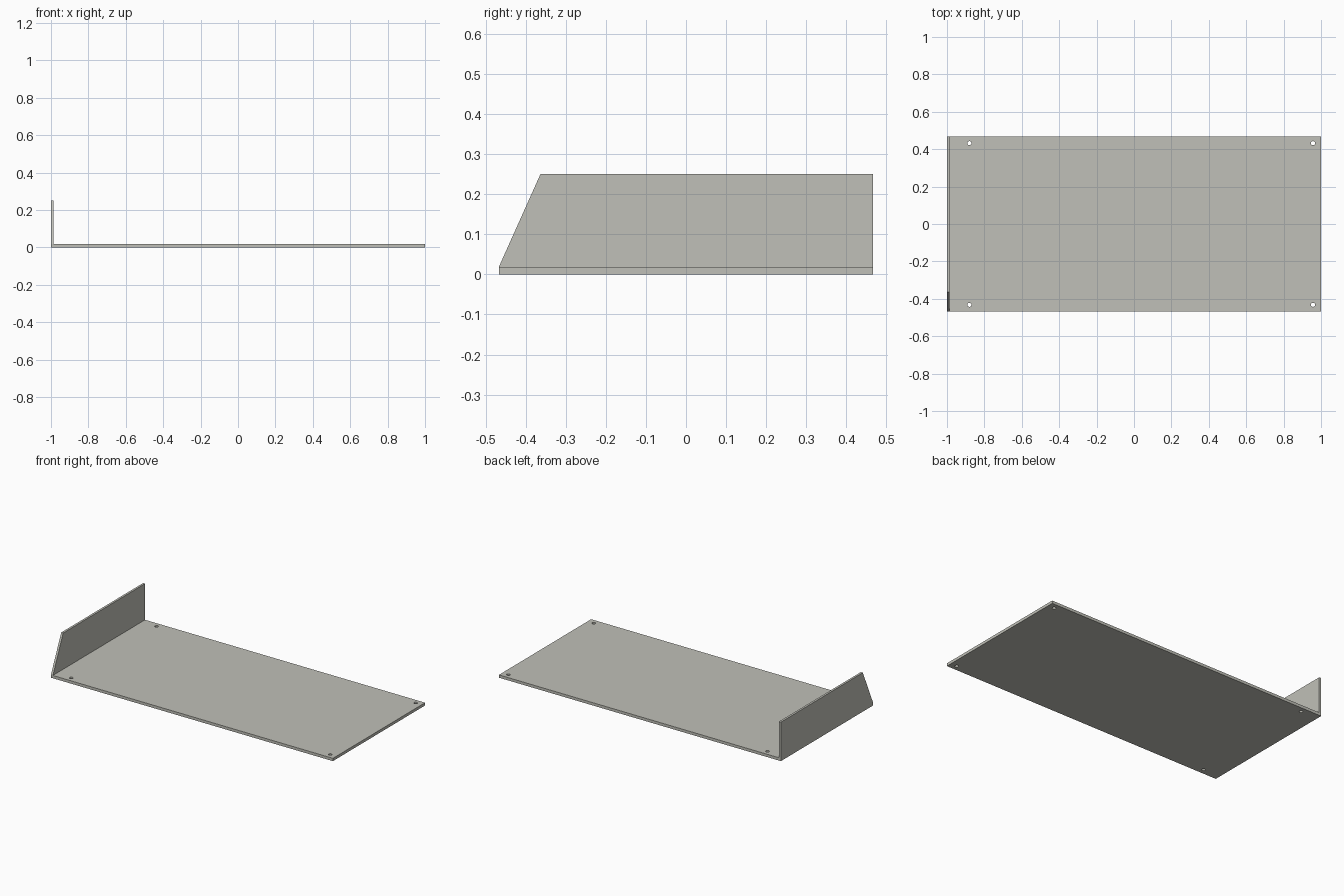
import bpy, bmesh, math

cube = bpy.data.objects.get("Cube")
if cube:
    bpy.data.objects.remove(cube, do_unlink=True)

HALF_W, HALF_D = 1.0, 0.467
PLATE_T, WALL_T, WALL_H = 0.018, 0.014, 0.25

metal = bpy.data.materials.new("warm grey metal")
colour = (0.53, 0.53, 0.48, 1)
metal.diffuse_color = colour
metal.use_nodes = True
metal.node_tree.nodes["Principled BSDF"].inputs["Base Color"].default_value = colour


def circle(cx, cy, r, n=24):
    return [(cx + r * math.cos(math.tau * i / n), cy + r * math.sin(math.tau * i / n))
            for i in range(n)]


def sheet(name, loops, thickness, location, rotation=(0, 0, 0)):
    """Flat sheet cut from an outline; any further loops become holes."""
    curve = bpy.data.curves.new(name + "_outline", 'CURVE')
    curve.dimensions = '2D'
    curve.fill_mode = 'BOTH'
    curve.extrude = thickness / 2
    for loop in loops:
        spline = curve.splines.new('POLY')
        spline.points.add(len(loop) - 1)
        for point, (x, y) in zip(spline.points, loop):
            point.co = (x, y, 0, 1)
        spline.use_cyclic_u = True
    source = bpy.data.objects.new(name + "_outline", curve)
    bpy.context.collection.objects.link(source)
    bpy.context.view_layer.update()
    evaluated = source.evaluated_get(bpy.context.evaluated_depsgraph_get())
    mesh = bpy.data.meshes.new_from_object(evaluated)
    bpy.data.objects.remove(source, do_unlink=True)

    # Weld caps to the rim
    bm = bmesh.new()
    bm.from_mesh(mesh)
    bmesh.ops.remove_doubles(bm, verts=bm.verts, dist=0.0001)
    bmesh.ops.recalc_face_normals(bm, faces=bm.faces)
    for face in bm.faces:
        face.smooth = False
    bm.to_mesh(mesh)
    bm.free()
    mesh.name = name
    mesh.materials.clear()
    mesh.materials.append(metal)
    obj = bpy.data.objects.new(name, mesh)
    obj.location = location
    obj.rotation_euler = rotation
    bpy.context.collection.objects.link(obj)
    return obj


# Base plate with a mounting hole near each corner
left = -HALF_W + WALL_T
outline = [(left, -HALF_D), (HALF_W, -HALF_D), (HALF_W, HALF_D), (left, HALF_D)]
holes = [circle(x, y, 0.011) for x in (-0.88, 0.957) for y in (-0.432, 0.432)]
sheet("base_plate", [outline] + holes, PLATE_T, (0, 0, PLATE_T / 2))

# Upright side flange with a sloped front edge
profile = [(-HALF_D, 0), (HALF_D, 0), (HALF_D, WALL_H), (-0.363, WALL_H), (-HALF_D, PLATE_T)]
sheet("side_flange", [profile], WALL_T, (-HALF_W + WALL_T / 2, 0, 0),
      (math.pi / 2, 0, math.pi / 2))
